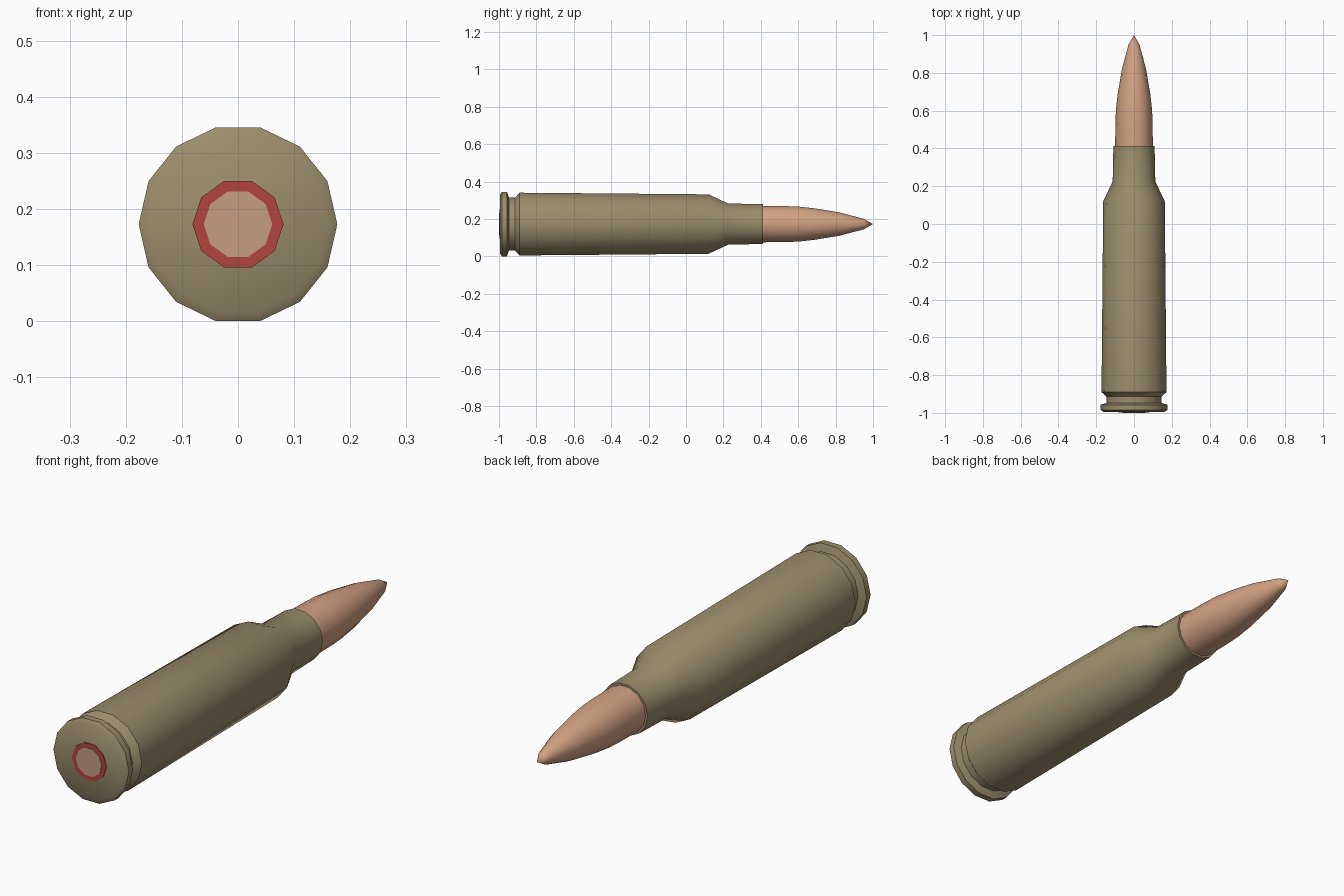
import bpy, bmesh, math

if "Cube" in bpy.data.objects:
    bpy.data.objects.remove(bpy.data.objects["Cube"])

AXIS_Z = 0.1726


def material(name, rgb):
    m = bpy.data.materials.new(name)
    m.diffuse_color = (*rgb, 1)
    m.use_nodes = True
    m.node_tree.nodes["Principled BSDF"].inputs["Base Color"].default_value = m.diffuse_color
    return m


def lathe(name, profile, sides, mat, smooth=35):
    """Spin (y, radius) points around the long axis; radius 0 makes a tip."""
    bm = bmesh.new()
    rings = []
    for y, r in profile:
        if r == 0:
            rings.append([bm.verts.new((0, y, AXIS_Z))] * sides)
            continue
        angles = [2 * math.pi * i / sides for i in range(sides)]
        rings.append([bm.verts.new((r * math.cos(a), y, AXIS_Z + r * math.sin(a)))
                      for a in angles])
    for a, b in zip(rings, rings[1:]):
        for i in range(sides):
            j = (i + 1) % sides
            bm.faces.new(list(dict.fromkeys((a[i], a[j], b[j], b[i]))))
    # flat end at the back
    if profile[0][1] > 0:
        bm.faces.new(rings[0])
    bmesh.ops.recalc_face_normals(bm, faces=bm.faces)
    mesh = bpy.data.meshes.new(name)
    bm.to_mesh(mesh)
    bm.free()
    ob = bpy.data.objects.new(name, mesh)
    bpy.context.collection.objects.link(ob)
    mesh.materials.append(mat)
    bpy.ops.object.select_all(action='DESELECT')
    ob.select_set(True)
    bpy.context.view_layer.objects.active = ob
    bpy.ops.object.shade_smooth_by_angle(angle=math.radians(smooth))
    return ob


brass = material("brass", (0.33, 0.27, 0.15))
copper = material("copper", (0.65, 0.36, 0.23))
red = material("red_seal", (0.45, 0.06, 0.05))
primer_metal = material("primer_metal", (0.56, 0.34, 0.22))

# case: rim, extractor groove, tapered body, shoulder, neck and mouth lip
lathe("case", [(-0.995, 0.160), (-0.984, 0.177), (-0.957, 0.177),
               (-0.947, 0.145), (-0.914, 0.145), (-0.89, 0.172),
               (0.12, 0.163), (0.225, 0.113), (0.413, 0.109),
               (0.413, 0.098)], 14, brass)

# bullet seated in the neck
lathe("bullet", [(0.40, 0.100), (0.53, 0.0985), (0.60, 0.096), (0.69, 0.086),
                 (0.82, 0.064), (0.95, 0.029), (1.0, 0)], 14, copper, 45)

# primer and its coloured seal in the case head
lathe("primer_seal", [(-0.998, 0.081), (-0.98, 0.081)], 10, red)
lathe("primer", [(-1.0, 0.061), (-0.98, 0.061)], 10, primer_metal)
